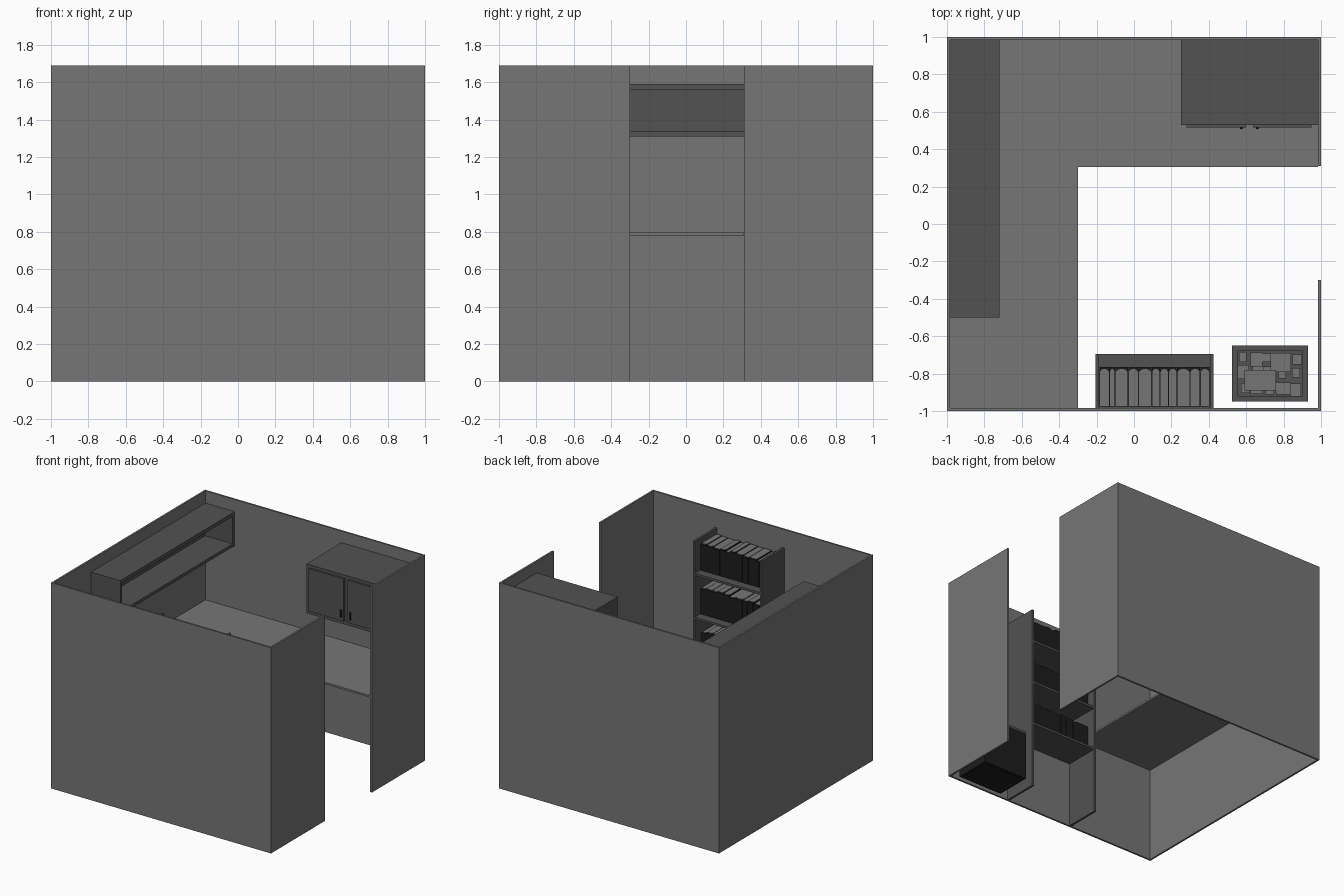
import bpy, bmesh, math, random

random.seed(4)
old = bpy.data.objects.get("Cube")
if old:
    bpy.data.objects.remove(old, do_unlink=True)


def material(name, v):
    m = bpy.data.materials.new(name)
    m.use_nodes = True
    m.diffuse_color = (v, v, v, 1)
    m.node_tree.nodes["Principled BSDF"].inputs["Base Color"].default_value = (v, v, v, 1)
    return m


LIGHT = material("mid grey", 0.18)
DARK = material("dark grey", 0.085)
BLACK = material("near black", 0.012)


def finish(name, bm, mats):
    bmesh.ops.recalc_face_normals(bm, faces=bm.faces)
    me = bpy.data.meshes.new(name)
    bm.to_mesh(me)
    bm.free()
    for m in mats:
        me.materials.append(m)
    ob = bpy.data.objects.new(name, me)
    bpy.context.collection.objects.link(ob)
    return ob


def prism(bm, outline, z0, z1, mat=0):
    """Extrude a flat outline from z0 up to z1."""
    low = [bm.verts.new((x, y, z0)) for x, y in outline]
    top = [bm.verts.new((x, y, z1)) for x, y in outline]
    n = len(outline)
    faces = [bm.faces.new(low[::-1]), bm.faces.new(top)]
    for i in range(n):
        j = (i + 1) % n
        faces.append(bm.faces.new((low[i], low[j], top[j], top[i])))
    for f in faces:
        f.material_index = mat


def add_box(bm, x0, x1, y0, y1, z0, z1, mat=0):
    prism(bm, [(x0, y0), (x1, y0), (x1, y1), (x0, y1)], z0, z1, mat)


def boxes(name, mat, *dims):
    bm = bmesh.new()
    for d in dims:
        add_box(bm, *d)
    return finish(name, bm, [mat])


# Room walls with a full height doorway, no floor
H, T = 1.69, 0.015
boxes("front_wall", LIGHT, (-1, 1, -1, -1 + T, 0, H))
boxes("back_wall", LIGHT, (-1, 1, 1 - T, 1, 0, H))
boxes("right_wall", LIGHT, (-1, -1 + T, -1 + T, 1 - T, 0, H))
boxes("doorway_wall_front", LIGHT, (1 - T, 1, -1 + T, -0.30, 0, H))
boxes("doorway_wall_back", LIGHT, (1 - T, 1, 0.31, 1 - T, 0, H))

# L-shaped worktop
bm = bmesh.new()
e = 1 - T
prism(bm, [(-e, -e), (-0.30, -e), (-0.30, 0.305), (e, 0.305), (e, e), (-e, e)], 0.78, 0.795)
finish("worktop", bm, [LIGHT])

# Long open wall shelf
boxes("wall_shelf", DARK,
      (-e, -0.72, -0.50, e, 1.56, 1.59),
      (-e, -0.72, -0.50, e, 1.31, 1.335),
      (-e, -0.72, -0.50, -0.475, 1.335, 1.56),
      (-e, -0.72, e - 0.025, e, 1.335, 1.56),
      (-e, -0.97, -0.475, e - 0.025, 1.335, 1.56))

# Wall cabinet with two doors and bar handles
boxes("wall_cabinet", DARK, (0.25, e, 0.53, e, 1.19, 1.595))
for side, x0, x1, hx in (("right", 0.28, 0.60, 0.575), ("left", 0.635, 0.95, 0.66)):
    boxes("cabinet_door_" + side, DARK, (x0, x1, 0.515, 0.53, 1.22, 1.57))
    boxes("cabinet_handle_" + side, BLACK, (hx - 0.008, hx + 0.008, 0.507, 0.515, 1.25, 1.31))

# Bookcase frame: two sides and three shelves
BX0, BX1, BY0, BY1, BT = -0.205, 0.425, -e, -0.695, 0.018
shelves = [0.54, 0.90, 1.26]
boxes("bookcase", DARK,
      (BX0, BX0 + BT, BY0, BY1, 0, 1.54),
      (BX1 - BT, BX1, BY0, BY1, 0, 1.54),
      *[(BX0 + BT, BX1 - BT, BY0, BY1, z, z + BT) for z in shelves])


# Rows of books: dark covers around pale rounded page blocks
def book(bm, x0, x1, z0, height, back, front):
    add_box(bm, x0, x1, back, front, z0, z0 + height, 0)
    c, r, y = (x0 + x1) / 2, (x1 - x0) / 2 - 0.002, front - 0.03
    arc = [(c + r * math.cos(a * math.pi / 6), y + 0.02 * math.sin(a * math.pi / 6))
           for a in range(7)]
    prism(bm, [(c - r, back + 0.003), (c + r, back + 0.003)] + arc,
          z0 + height, z0 + height + 0.003, 1)


for row, z in zip(("lower", "middle", "upper"), shelves):
    bm = bmesh.new()
    x, end = BX0 + BT + 0.002, BX1 - BT - 0.002
    while x < end - 0.02:
        w = min(random.choice((0.03, 0.045, 0.055, 0.07)), end - x)
        book(bm, x, x + w - 0.0015, z + BT, random.uniform(0.205, 0.222), -0.975, -0.765)
        x += w
    finish("books_" + row, bm, [BLACK, LIGHT])

# Waste bin: open box with a recessed base and a thick rim
x0, x1, y0, y1, t = 0.525, 0.93, -0.95, -0.65, 0.025
boxes("bin_body", BLACK,
      (x0, x1, y0, y0 + t, 0, 0.395), (x0, x1, y1 - t, y1, 0, 0.395),
      (x0, x0 + t, y0 + t, y1 - t, 0, 0.395), (x1 - t, x1, y0 + t, y1 - t, 0, 0.395),
      (x0 + t, x1 - t, y0 + t, y1 - t, 0.012, 0.03))
t = 0.03
boxes("bin_rim", DARK,
      (x0, x1, y0, y0 + t, 0.395, 0.41), (x0, x1, y1 - t, y1, 0.395, 0.41),
      (x0, x0 + t, y0 + t, y1 - t, 0.395, 0.41), (x1 - t, x1, y0 + t, y1 - t, 0.395, 0.41))

# Stacked packets and papers inside the bin
boxes("bin_filling", DARK, (x0 + t, x1 - t, y0 + t, y1 - t, 0.03, 0.30))
bm = bmesh.new()
for i in range(5):
    for j in range(3):
        w, d = random.uniform(0.04, 0.08), random.uniform(0.04, 0.08)
        cx = x0 + t + 0.035 + i * 0.069 + random.uniform(-0.01, 0.01)
        cy = y0 + t + 0.04 + j * 0.08 + random.uniform(-0.01, 0.01)
        add_box(bm, max(x0 + t, cx - w / 2), min(x1 - t, cx + w / 2),
                max(y0 + t, cy - d / 2), min(y1 - t, cy + d / 2),
                0.295, random.uniform(0.31, 0.38))
add_box(bm, 0.59, 0.76, -0.89, -0.78, 0.295, 0.385)
add_box(bm, 0.73, 0.84, -0.79, -0.69, 0.295, 0.375)
finish("bin_papers", bm, [LIGHT])
